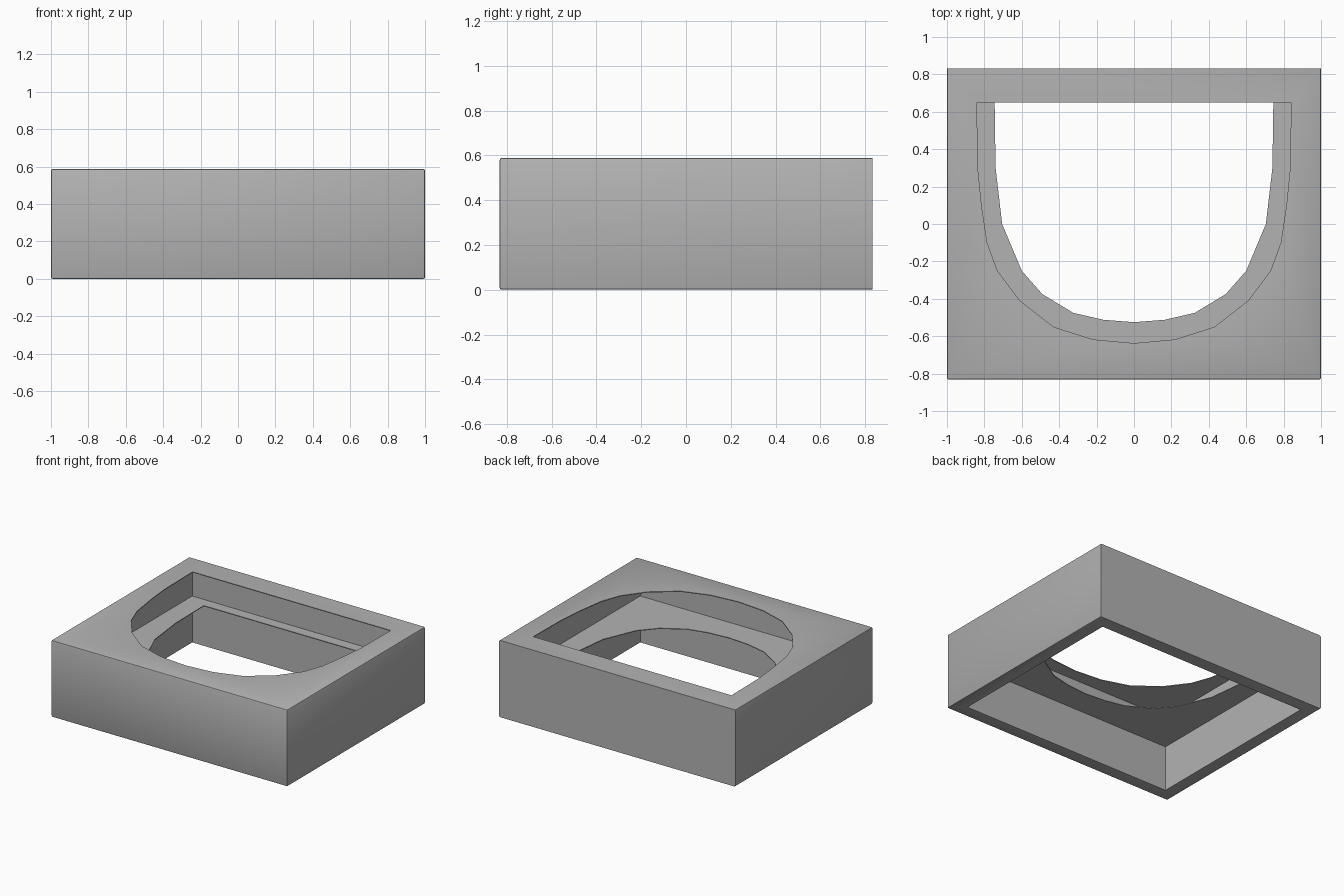
import bpy
import bmesh

if "Cube" in bpy.data.objects:
    bpy.data.objects.remove(bpy.data.objects["Cube"])

W, D, H = 1.0, 0.832, 0.588      # half width, half depth, height
WALL, SKIN = 0.1, 0.006          # wall and plate thickness
SHELF_Z = 0.355

grey = bpy.data.materials.new("plain_grey")
grey.use_nodes = True
grey.diffuse_color = (0.45, 0.45, 0.45, 1)
grey.node_tree.nodes["Principled BSDF"].inputs["Base Color"].default_value = grey.diffuse_color

# Half outlines of the two D-shaped openings, from the back corner to the front
WIDE = [(.84, .65), (.835, .3), (.815, .1), (.785, -.1), (.73, -.25),
        (.61, -.41), (.43, -.55), (.22, -.617), (0, -.637)]
NARROW = [(.745, .65), (.74, .3), (.705, 0), (.6, -.25),
          (.49, -.375), (.325, -.475), (.165, -.512), (0, -.525)]


def rectangle(x, y):
    return [(x, y), (x, -y), (-x, -y), (-x, y)]


def mirrored(half):
    return half + [(-x, y) for x, y in reversed(half[:-1])]


def prism(name, outline, z0, z1):
    """Upright solid with the given outline."""
    bm = bmesh.new()
    base = bm.faces.new([bm.verts.new((x, y, z0)) for x, y in outline])
    top = bmesh.ops.extrude_face_region(bm, geom=[base])["geom"]
    bmesh.ops.translate(bm, vec=(0, 0, z1 - z0),
                        verts=[v for v in top if isinstance(v, bmesh.types.BMVert)])
    bmesh.ops.recalc_face_normals(bm, faces=bm.faces)
    mesh = bpy.data.meshes.new(name)
    bm.to_mesh(mesh)
    bm.free()
    mesh.materials.append(grey)
    obj = bpy.data.objects.new(name, mesh)
    bpy.context.collection.objects.link(obj)
    return obj


def cut(obj, outline, z0, z1):
    """Remove an upright prism from the object."""
    cutter = prism("cutter", outline, z0, z1)
    cutter.hide_render = True
    mod = obj.modifiers.new("cut", "BOOLEAN")
    mod.operation, mod.solver, mod.object = "DIFFERENCE", "EXACT", cutter
    bpy.context.view_layer.objects.active = obj
    bpy.ops.object.modifier_apply(modifier=mod.name)
    bpy.data.objects.remove(cutter)


def soften_edges(obj):
    """Small bevel on every edge that is not on the back."""
    bm = bmesh.new()
    bm.from_mesh(obj.data)
    edges = [e for e in bm.edges if any(v.co.y < 0 for v in e.verts)]
    bmesh.ops.bevel(bm, geom=edges, offset=0.009, segments=2,
                    profile=0.5, affect="EDGES")
    bm.to_mesh(obj.data)
    bm.free()


# Casing: hollow box, open below, with a wide opening in its thin top
casing = prism("casing", rectangle(W, D), 0, H)
soften_edges(casing)
cut(casing, rectangle(W - WALL, D - WALL), -0.1, H - SKIN)
cut(casing, mirrored(WIDE), H / 2, H + 0.1)

# Shelf: thin inner plate with a narrower opening
shelf = prism("inner_shelf", rectangle(W - WALL, D - WALL), SHELF_Z - SKIN, SHELF_Z)
cut(shelf, mirrored(NARROW), 0, H)

for obj in (casing, shelf):
    bpy.ops.object.select_all(action="DESELECT")
    obj.select_set(True)
    bpy.context.view_layer.objects.active = obj
    bpy.ops.object.shade_smooth_by_angle(angle=0.5)
